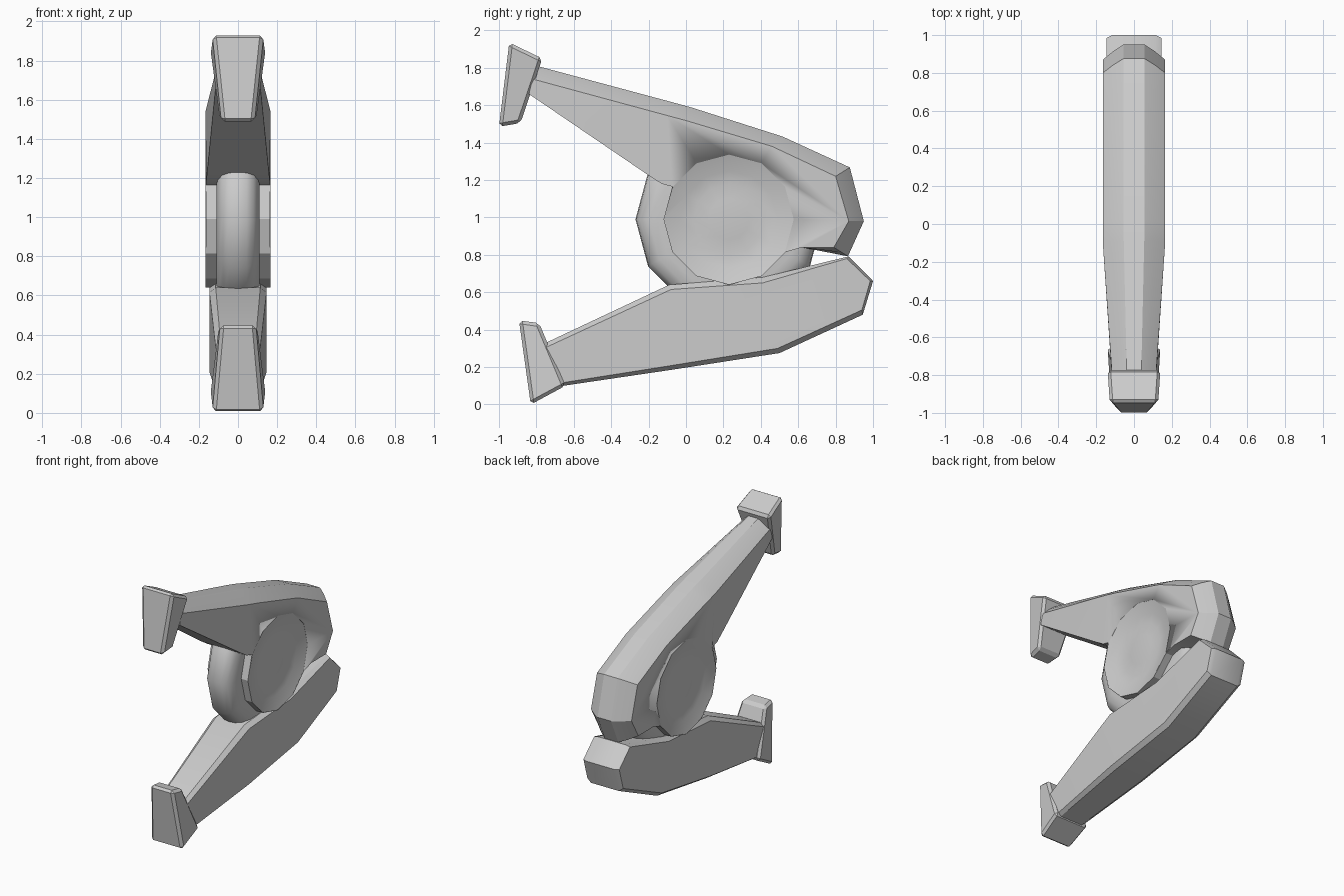
import bpy, bmesh
from math import sin, cos, radians
from mathutils import Vector

if "Cube" in bpy.data.objects:
    bpy.data.objects.remove(bpy.data.objects["Cube"])

HUB_Y, HUB_Z, SIDES = 0.23, 0.99, 12


def finish(name, bm, smooth=None):
    bmesh.ops.recalc_face_normals(bm, faces=bm.faces)
    me = bpy.data.meshes.new(name)
    bm.to_mesh(me)
    bm.free()
    ob = bpy.data.objects.new(name, me)
    bpy.context.collection.objects.link(ob)
    if smooth:
        bpy.ops.object.select_all(action='DESELECT')
        bpy.context.view_layer.objects.active = ob
        ob.select_set(True)
        bpy.ops.object.shade_smooth_by_angle(angle=radians(smooth))
    return ob


def arm(name, outline, section, width, caps, smooth):
    """Outline points are (edge y, z) or (edge y, z, crest y, z); section is (x fraction, crest blend)."""
    bm = bmesh.new()
    rows = []
    for p in outline:
        edge, crest = Vector(p[:2]), Vector(p[-2:])
        row = []
        for f, t in section:
            q = edge.lerp(crest, t)
            row.append(bm.verts.new((f * width(p[0]), q.x, q.y)))
        rows.append(row)
    for a, b in zip(rows, rows[1:] + rows[:1]):
        for i in range(len(section) - 1):
            bm.faces.new((a[i], a[i + 1], b[i + 1], b[i]))
    for cap in caps:
        for side in (0, -1):
            bm.faces.new([rows[i][side] for i in cap])
    return finish(name, bm, smooth)


def lathe(name, profile, smooth=None):
    """Revolve (x, radius) points around the hub axis; radius 0 closes the end."""
    bm = bmesh.new()
    rings = []
    for x, r in profile:
        n = SIDES if r else 1
        rings.append([bm.verts.new((x, HUB_Y + r * cos(radians(30 * k)), HUB_Z + r * sin(radians(30 * k))))
                      for k in range(n)])
    for a, b in zip(rings, rings[1:]):
        for k in range(SIDES):
            m = (k + 1) % SIDES
            loop = [a[k % len(a)], a[m % len(a)], b[m % len(b)], b[k % len(b)]]
            bm.faces.new(list(dict.fromkeys(loop)))
    return finish(name, bm, smooth)


def pad(name, corners):
    """Tapered block from four side-view corners (y, z, half width), edges bevelled."""
    bm = bmesh.new()
    left, right = [[bm.verts.new((s * w, y, z)) for y, z, w in corners] for s in (-1, 1)]
    bm.faces.new(left)
    bm.faces.new(right)
    for i in range(4):
        j = (i + 1) % 4
        bm.faces.new((left[i], left[j], right[j], right[i]))
    bmesh.ops.bevel(bm, geom=bm.edges[:], offset=0.018, segments=1, affect='EDGES')
    return finish(name, bm)


def taper(start, end, wide, narrow):
    return lambda y: wide + (narrow - wide) * min(1, max(0, (start - y) / (start - end)))


# Upper arm: crested back, circular hub outline below
rim = [(HUB_Y + 0.35 * cos(radians(a)), HUB_Z + 0.35 * sin(radians(a))) for a in range(-30, -211, -30)]
upper = [(-0.82, 1.74, -0.80, 1.815), (-0.10, 1.545, -0.08, 1.622), (0.0, 1.518, 0.03, 1.592),
         (0.46, 1.38, 0.52, 1.435), (0.80, 1.22, 0.88, 1.27), (0.87, 0.98, 0.955, 0.98),
         (0.79, 0.84, 0.87, 0.79), (0.62, 0.84)] + rim + [(-0.13, 1.18), (-0.20, 1.225), (-0.84, 1.66)]
n = len(upper)
crest = [(-1, 0), (-0.65, 0.55), (-0.33, 0.95), (0.33, 0.95), (0.65, 0.55), (1, 0)]
upper_arm = arm("upper_arm", upper, crest, taper(-0.1, -0.82, 0.165, 0.115),
                [[0, 1, n - 3, n - 2, n - 1], list(range(1, n - 2))], 25)

# Dished hub faces cut into both sides of the upper arm
for s, side in ((-1, "left"), (1, "right")):
    dish = lathe(side + "_dish_cutter", [(s * x, r) for x, r in
                 ((0.3, 0), (0.3, 0.346), (0.164, 0.346), (0.135, 0.26), (0.125, 0.19), (0.132, 0.11), (0.136, 0))], 40)
    dish.hide_render = True
    dish.hide_set(True)
    cut = upper_arm.modifiers.new(side + "_dish", 'BOOLEAN')
    cut.object = dish
    cut.operation = 'DIFFERENCE'
    cut.solver = 'EXACT'

# Rounded wheel between the arms
half = [(0.11, 0.0), (0.11, 0.38), (0.103, 0.43), (0.08, 0.475), (0.045, 0.495)]
lathe("wheel", half + [(0, 0.5)] + [(-x, r) for x, r in reversed(half)], 45)

# Lower arm with chamfered long edges
lower = [(-0.76, 0.30, -0.76, 0.325), (-0.08, 0.615, -0.09, 0.64), (0.41, 0.65, 0.41, 0.68),
         (0.86, 0.78, 0.87, 0.792), (0.985, 0.66, 1.0, 0.66), (0.94, 0.505, 0.945, 0.48),
         (0.49, 0.30, 0.50, 0.275), (-0.08, 0.208, -0.08, 0.185), (-0.67, 0.115, -0.67, 0.098)]
arm("lower_arm", lower, [(-1, 0), (-0.78, 1), (0.78, 1), (1, 0)], taper(-0.08, -0.76, 0.146, 0.11),
    [[0, 1, 7, 8], list(range(1, 8))], 25)

# Gripping pads at the arm tips
pad("upper_pad", [(-0.945, 1.935, 0.13), (-1.0, 1.485, 0.083), (-0.885, 1.505, 0.095), (-0.768, 1.85, 0.142)])
pad("lower_pad", [(-0.83, 0.0, 0.13), (-0.893, 0.45, 0.09), (-0.785, 0.435, 0.10), (-0.645, 0.10, 0.142)])
